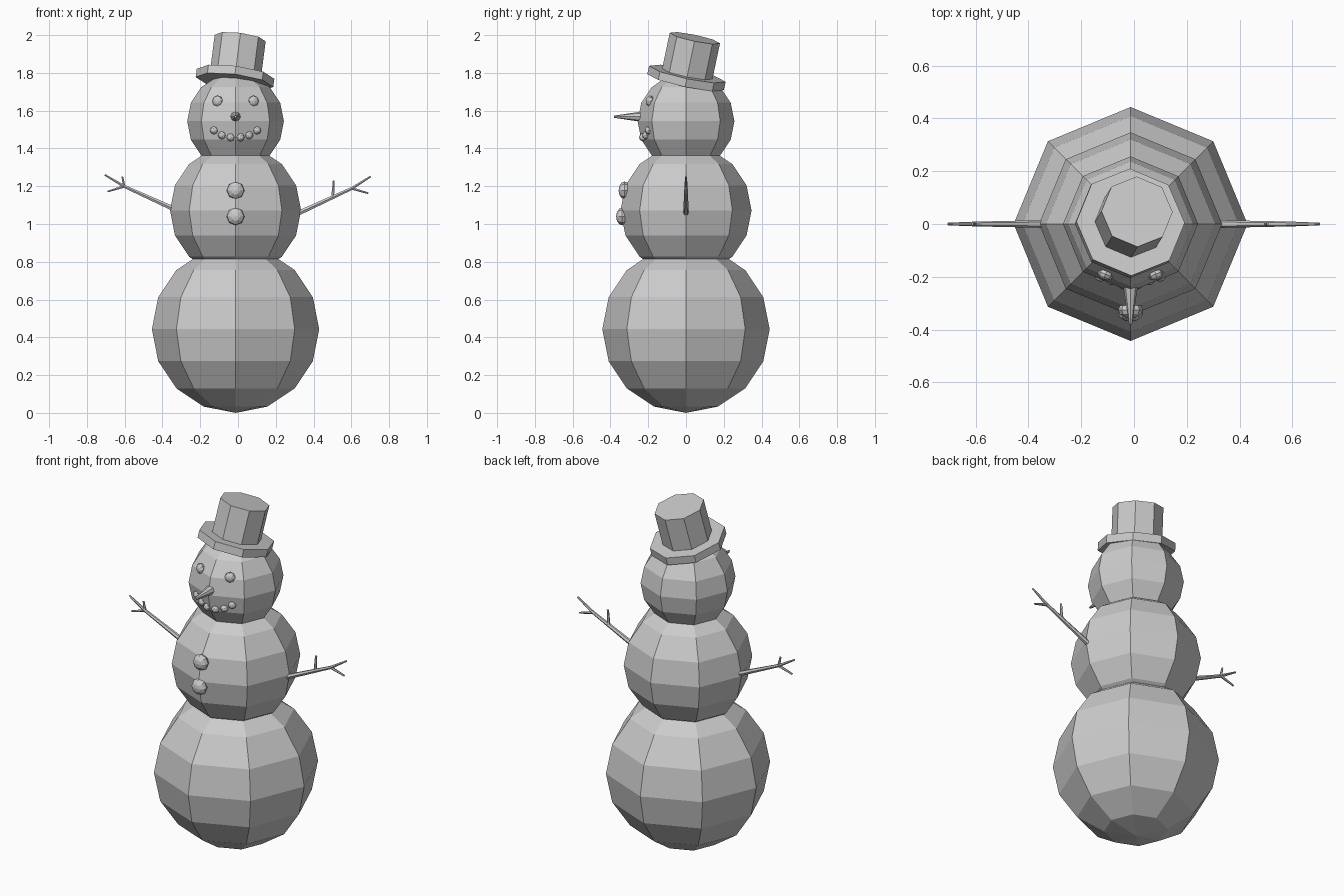
import bpy, bmesh, math
from mathutils import Vector, Matrix

cube = bpy.data.objects.get("Cube")
if cube:
    bpy.data.objects.remove(cube, do_unlink=True)

GREY = (0.6, 0.6, 0.6, 1)
snow_grey = bpy.data.materials.new("plain_grey")
snow_grey.use_nodes = True
snow_grey.diffuse_color = GREY
snow_grey.node_tree.nodes["Principled BSDF"].inputs["Base Color"].default_value = GREY

CX = -0.013  # centre line of the body


def finish(name, bm):
    mesh = bpy.data.meshes.new(name)
    bm.to_mesh(mesh)
    bm.free()
    mesh.materials.append(snow_grey)
    obj = bpy.data.objects.new(name, mesh)
    bpy.context.collection.objects.link(obj)
    return obj


def ball(name, centre, radius, segments=8, rings=8, matrix=Matrix()):
    bm = bmesh.new()
    bmesh.ops.create_uvsphere(bm, u_segments=segments, v_segments=rings, radius=radius,
                              matrix=Matrix.Translation(centre) @ matrix)
    return finish(name, bm)


def pebble(name, centre, radius, depth, turn=0):
    """Flattened ball with its pole facing forwards, turned about z."""
    matrix = (Matrix.Rotation(turn, 4, 'Z') @ Matrix.Diagonal((1, depth / radius, 1, 1))
              @ Matrix.Rotation(math.pi / 2, 4, 'X'))
    return ball(name, centre, radius, 8, 6, matrix)


def add_cone(bm, start, end, r1, r2, sides):
    start, end = Vector(start), Vector(end)
    axis = end - start
    turn = Vector((0, 0, 1)).rotation_difference(axis).to_matrix().to_4x4()
    bmesh.ops.create_cone(bm, cap_ends=True, segments=sides, radius1=r1, radius2=r2,
                          depth=axis.length,
                          matrix=Matrix.Translation((start + end) / 2) @ turn)


# Three stacked snowballs
for name, z, radius in (("bottom_ball", 0.443, 0.443), ("middle_ball", 1.072, 0.347),
                        ("head", 1.544, 0.256)):
    ball(name, (CX, 0, z), radius)

# Tilted hat
hat_axis = Vector((0.13, 0.21, 1)).normalized()
brim_top = Vector((-0.013, 0.007, 1.795))
for name, low, high, radius in (("hat_brim", -0.045, 0, 0.207), ("hat_crown", -0.01, 0.195, 0.136)):
    bm = bmesh.new()
    add_cone(bm, brim_top + hat_axis * low, brim_top + hat_axis * high, radius, radius, 8)
    finish(name, bm)

# Eyes and mouth, mirrored about the centre line
for side, label in ((-1, "right"), (1, "left")):
    pebble(f"{label}_eye", (CX + side * 0.095, -0.19, 1.65), 0.03, 0.022, side * math.pi / 8)
    for i, (x, y, z) in enumerate(((0.026, -0.228, 1.459), (0.072, -0.211, 1.470),
                                   (0.114, -0.198, 1.496))):
        pebble(f"{label}_mouth_{i + 1}", (CX + side * x, y, z), 0.022, 0.02, side * math.pi / 8)

# Nose
bm = bmesh.new()
add_cone(bm, (CX, -0.21, 1.568), (CX, -0.38, 1.568), 0.031, 0.006, 8)
finish("nose", bm)

# Buttons
pebble("upper_button", (CX, -0.325, 1.178), 0.047, 0.032)
pebble("lower_button", (CX, -0.338, 1.04), 0.047, 0.032)

# Twig arms: each twig is (start x, z, end x, z, start radius, end radius)
arms = {
    "right_arm": ((-0.28, 1.053, -0.602, 1.199, 0.016, 0.009),
                  (-0.602, 1.199, -0.705, 1.26, 0.009, 0.005),
                  (-0.602, 1.199, -0.69, 1.172, 0.008, 0.005),
                  (-0.602, 1.199, -0.613, 1.252, 0.008, 0.005)),
    "left_arm": ((0.26, 1.03, 0.602, 1.188, 0.016, 0.009),
                 (0.602, 1.188, 0.703, 1.252, 0.009, 0.005),
                 (0.602, 1.188, 0.69, 1.163, 0.008, 0.005),
                 (0.501, 1.14, 0.507, 1.23, 0.009, 0.006)),
}
for name, twigs in arms.items():
    bm = bmesh.new()
    for x1, z1, x2, z2, r1, r2 in twigs:
        add_cone(bm, (x1, 0, z1), (x2, 0, z2), r1, r2, 6)
    finish(name, bm)
